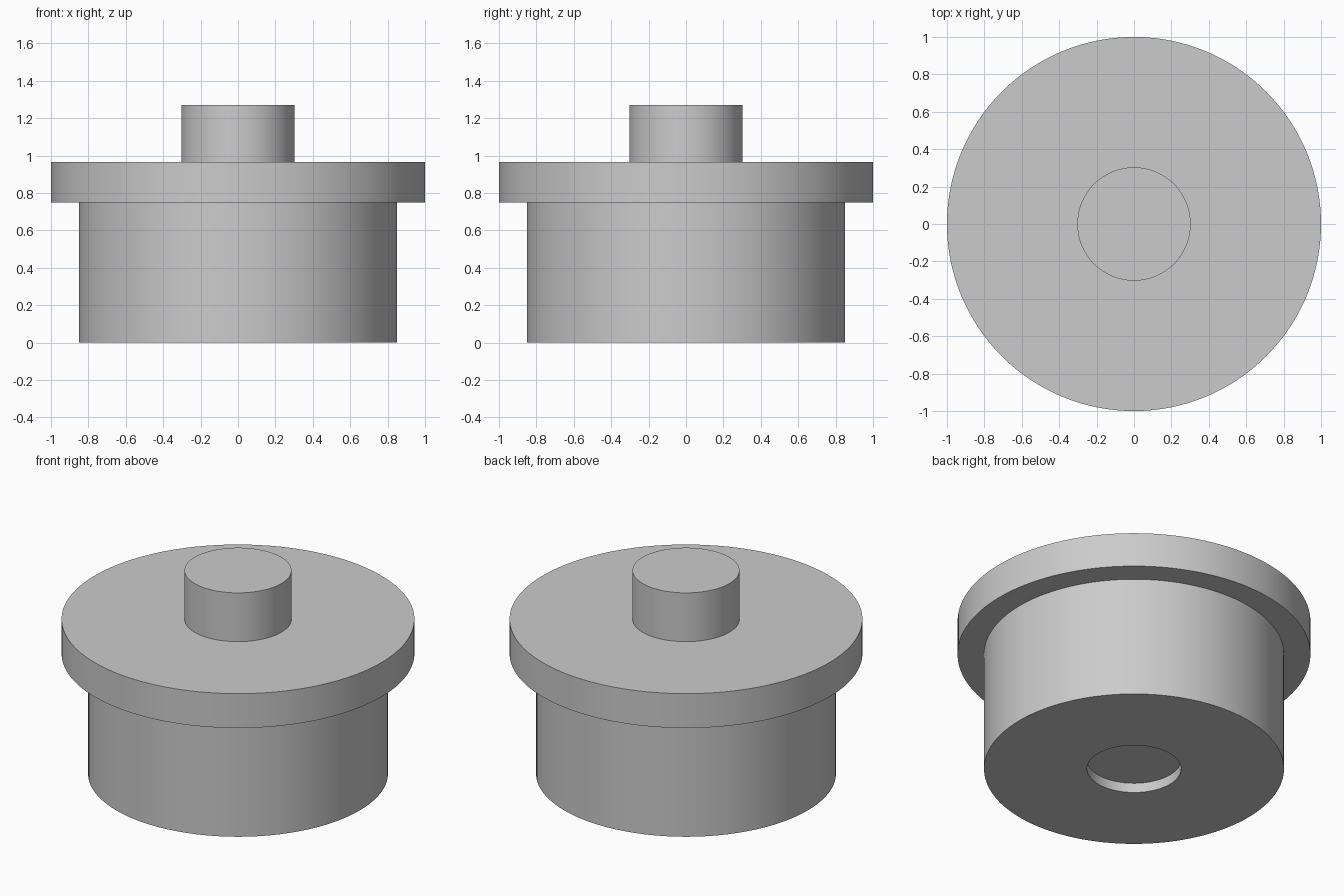
import bpy
import bmesh
import math

cube = bpy.data.objects.get("Cube")
if cube:
    bpy.data.objects.remove(cube, do_unlink=True)

SEGMENTS = 128
BODY_R, FLANGE_R, STEM_R, RECESS_R = 0.85, 1.0, 0.303, 0.267
RECESS_Z, FLANGE_Z, DECK_Z, TOP_Z = 0.06, 0.75, 0.965, 1.27

# Plain grey material
grey = bpy.data.materials.new("plain_grey")
grey.use_nodes = True
colour = (0.6, 0.6, 0.6, 1)
grey.diffuse_color = colour
grey.node_tree.nodes["Principled BSDF"].inputs["Base Color"].default_value = colour

# Half section of the plug: recess, body, flange and stem
profile = [
    (0, RECESS_Z), (RECESS_R, RECESS_Z), (RECESS_R, 0),
    (BODY_R, 0), (BODY_R, FLANGE_Z),
    (FLANGE_R, FLANGE_Z), (FLANGE_R, DECK_Z),
    (STEM_R, DECK_Z), (STEM_R, TOP_Z), (0, TOP_Z),
]

# Turn the section around the vertical axis
bm = bmesh.new()
verts = [bm.verts.new((r, 0, z)) for r, z in profile]
edges = [bm.edges.new(pair) for pair in zip(verts, verts[1:])]
bmesh.ops.spin(bm, geom=verts + edges, cent=(0, 0, 0), axis=(0, 0, 1),
               angle=math.tau, steps=SEGMENTS)
bmesh.ops.remove_doubles(bm, verts=bm.verts, dist=0.0001)
bmesh.ops.recalc_face_normals(bm, faces=bm.faces)

mesh = bpy.data.meshes.new("flanged_plug")
bm.to_mesh(mesh)
bm.free()
mesh.materials.append(grey)

plug = bpy.data.objects.new("flanged_plug", mesh)
bpy.context.collection.objects.link(plug)

# Smooth curved walls, crisp rims
bpy.ops.object.select_all(action="DESELECT")
plug.select_set(True)
bpy.context.view_layer.objects.active = plug
bpy.ops.object.shade_smooth_by_angle(angle=math.radians(30))
